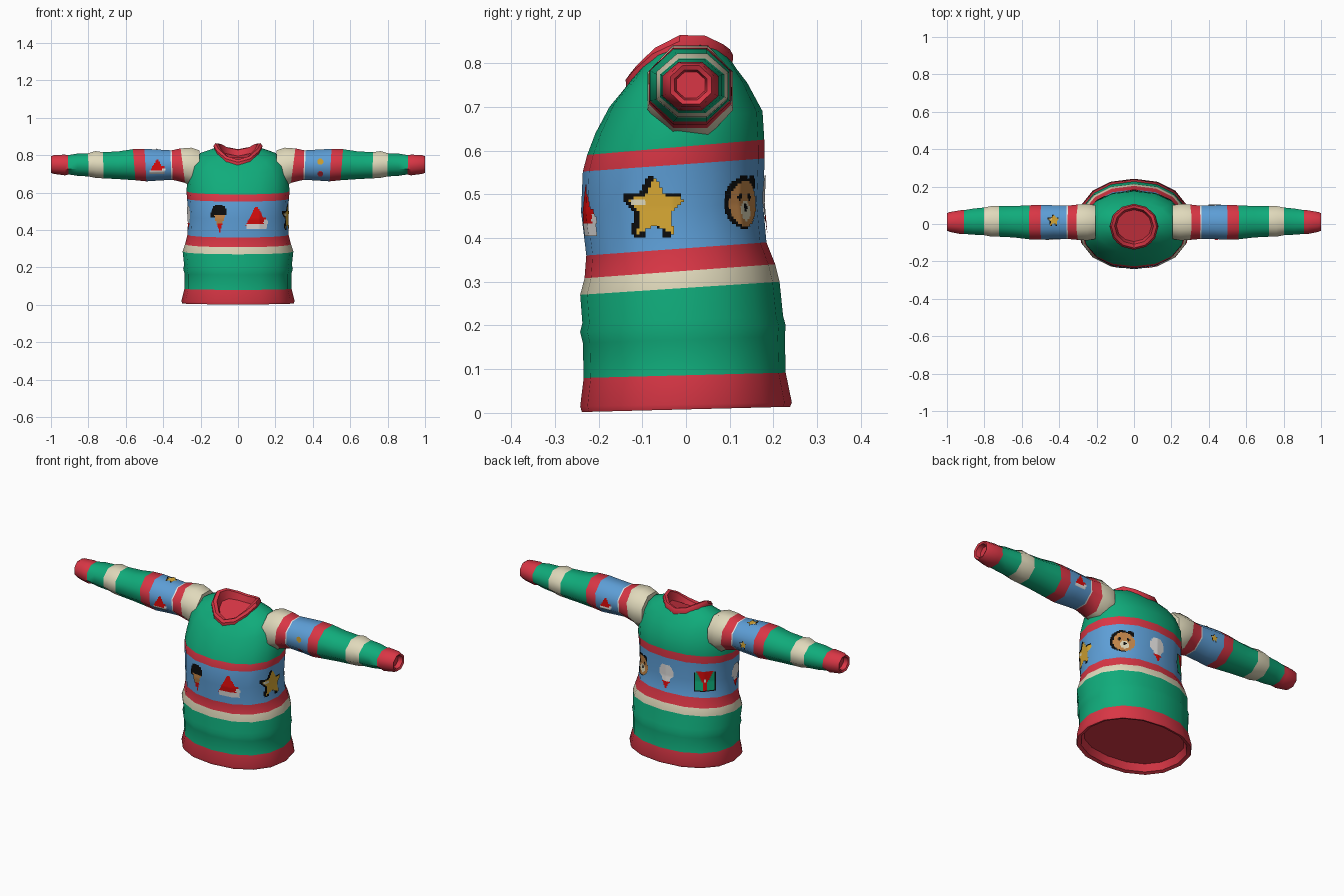
import bpy, bmesh, math
from mathutils import Vector
from mathutils.bvhtree import BVHTree

if "Cube" in bpy.data.objects:
    bpy.data.objects.remove(bpy.data.objects["Cube"])


def lin(c):
    c /= 255
    return c / 12.92 if c <= 0.04045 else ((c + 0.055) / 1.055) ** 2.4


COLOURS = {"green": (16, 172, 123), "red": (217, 54, 69), "cream": (224, 217, 187),
           "blue": (93, 158, 214), "scarlet": (222, 12, 12), "white": (228, 226, 224),
           "black": (12, 12, 12), "gold": (216, 168, 52), "brown": (192, 132, 72)}
MATS = {}
for key, rgb in COLOURS.items():
    MATS[key] = bpy.data.materials.new(key)
    MATS[key].diffuse_color = (*[lin(c) for c in rgb], 1)
NAMES = list(COLOURS)


def finish(name, bm, angle=45):
    """Turn a bmesh into a smooth shaded object with only the colours it uses."""
    used = sorted({f.material_index for f in bm.faces})
    me = bpy.data.meshes.new(name)
    for f in bm.faces:
        f.material_index = used.index(f.material_index)
    bm.to_mesh(me)
    for i in used:
        me.materials.append(MATS[NAMES[i]])
    ob = bpy.data.objects.new(name, me)
    bpy.context.collection.objects.link(ob)
    bpy.ops.object.select_all(action='DESELECT')
    ob.select_set(True)
    bpy.context.view_layer.objects.active = ob
    bpy.ops.object.shade_smooth_by_angle(angle=math.radians(angle))
    tree = BVHTree.FromBMesh(bm)
    bm.free()
    return tree


def loft(name, rings, colours, cap_start=True, cap_end=True, angle=45):
    """Skin a row of point rings; colours[i] paints the band after ring i."""
    bm = bmesh.new()
    vs = [[bm.verts.new(p) for p in r] for r in rings]
    n = len(rings[0])
    for i in range(len(vs) - 1):
        for j in range(n):
            k = (j + 1) % n
            f = bm.faces.new((vs[i][j], vs[i][k], vs[i + 1][k], vs[i + 1][j]))
            f.material_index = NAMES.index(colours[i])
    if cap_start:
        bm.faces.new(vs[0][::-1]).material_index = NAMES.index(colours[0])
    if cap_end:
        bm.faces.new(vs[-1]).material_index = NAMES.index(colours[-1])
    bmesh.ops.recalc_face_normals(bm, faces=bm.faces)
    return finish(name, bm, angle)


def body_ring(zf, zb, hx, yf, yb, lift=0.0, n=16, power=0.9):
    """Horizontal ring, tilted from front height zf to back height zb."""
    pts = []
    for j in range(n):
        a = math.tau * j / n
        c, s = math.cos(a), math.sin(a)
        cx = math.copysign(abs(c) ** power, c)
        sy = math.copysign(abs(s) ** power, s)
        t = (sy + 1) / 2
        pts.append((hx * cx, yf + (yb - yf) * t, zf + (zb - zf) * t + lift * c * c))
    return pts


# Torso with hem, stripes and shoulders
TORSO = [
    ("red", .045, .055, .265, -.205, .205),
    ("red", .008, .020, .280, -.220, .220),
    ("red", .002, .014, .298, -.238, .238),
    ("red", .015, .024, .303, -.242, .242),
    ("green", .080, .092, .286, -.234, .228),
    ("green", .160, .175, .286, -.236, .226),
    ("green", .185, .200, .293, -.242, .228),
    ("green", .205, .222, .288, -.237, .222),
    ("cream", .270, .300, .296, -.242, .214),
    ("red", .308, .340, .283, -.232, .204),
    ("blue", .360, .390, .270, -.228, .184),
    ("blue", .460, .480, .267, -.240, .176),
    ("red", .552, .582, .272, -.236, .180),
    ("green", .590, .625, .276, -.226, .179),
    ("green", .640, .690, .270, -.207, .175),
    ("green", .700, .755, .250, -.175, .140, .03),
    ("green", .730, .785, .200, -.150, .117, .055),
    ("green", .755, .810, .125, -.130, .100, .055),
]
torso = loft("torso", [body_ring(*r[1:]) for r in TORSO], [r[0] for r in TORSO], cap_end=False)

# Collar band folding into the neck
COLLAR = [(.742, .795, .128, -.137, .106, .05), (.762, .818, .130, -.138, .108, .06),
          (.776, .832, .121, -.128, .100, .06), (.772, .828, .104, -.108, .086, .06),
          (.745, .795, .094, -.094, .076, .04)]
loft("collar", [body_ring(*r, n=12, power=1) for r in COLLAR], ["red"] * 5,
     cap_start=False, angle=35)

# Sleeves: colour, x, slant, front y, back y, bottom z, top z
SLEEVE = [
    ("cream", .205, 0, -.080, .100, .640, .825),
    ("cream", .250, 0, -.088, .108, .632, .840),
    ("red", .295, .13, -.085, .104, .652, .836),
    ("white", .352, .03, -.080, .098, .668, .826),
    ("blue", .359, .03, -.080, .098, .668, .826),
    ("blue", .430, 0, -.080, .100, .664, .830),
    ("red", .495, .06, -.084, .102, .660, .834),
    ("green", .555, .08, -.082, .100, .666, .832),
    ("green", .640, 0, -.072, .096, .672, .820),
    ("cream", .720, .03, -.068, .095, .676, .816),
    ("cream", .760, .03, -.068, .096, .678, .822),
    ("green", .800, .03, -.060, .088, .686, .810),
    ("green", .860, 0, -.057, .082, .690, .808),
    ("red", .908, .03, -.053, .074, .697, .800),
    ("red", .925, 0, -.054, .074, .692, .803),
    ("red", .985, 0, -.042, .064, .700, .800),
    ("red", 1.00, 0, -.036, .058, .706, .794),
    ("red", .995, 0, -.026, .048, .716, .784),
    ("red", .970, 0, -.022, .044, .720, .780),
]


def sleeve_ring(side, x, slant, yf, yb, z0, z1, n=8):
    pts = []
    for j in range(n):
        a = math.tau * (j + .5) / n
        y = (yf + yb) / 2 + (yb - yf) / 2 * math.cos(a) / math.cos(math.pi / n)
        dz = (z1 - z0) / 2 * math.sin(a) / math.cos(math.pi / n)
        pts.append((side * (x + slant * dz), y, (z0 + z1) / 2 + dz))
    return pts


sleeves = {}
for side, label in ((-1, "left"), (1, "right")):
    sleeves[side] = loft(label + "_sleeve", [sleeve_ring(side, *r[1:]) for r in SLEEVE],
                         [r[0] for r in SLEEVE], angle=50)


# Knitted motifs: layered shape tests on a square from -1 to 1, later layers win
def disc(cx, cy, r):
    return lambda u, v: math.hypot(u - cx, v - cy) < r


def box(x0, x1, y0, y1):
    return lambda u, v: x0 < u < x1 and y0 < v < y1


def wedge(cx, base, tip, half):
    """Triangle from a flat base at height base to a point at height tip."""
    def test(u, v):
        t = (v - tip) / (base - tip)
        return 0 < t < 1 and abs(u - cx) < half * t
    return test


def star(cx, cy, r):
    def test(u, v):
        u, v = u - cx, v - cy
        a = abs((math.atan2(u, v) + math.pi / 5) % (math.tau / 5) - math.pi / 5)
        d, q = math.hypot(u, v), r * .52
        px, py = d * math.cos(a), d * math.sin(a)
        ix, iy = q * math.cos(math.pi / 5), q * math.sin(math.pi / 5)
        return (px - r) * iy - py * (ix - r) < 0
    return test


HAT = [("scarlet", wedge(-.05, -.6, 1.2, .95)), ("scarlet", box(-.5, .85, -.5, .1)),
       ("white", box(-.95, .9, -.9, -.45)), ("white", disc(.8, -.3, .22))]
STAR = [("black", star(-.1, .05, 1.08)), ("black", box(-.6, -.3, -.95, -.6)),
        ("black", box(.3, .55, -.95, -.6)), ("gold", star(.05, -.02, .98)),
        ("cream", box(-.75, -.3, .1, .28))]
BEAR = [("black", disc(-.1, .05, .95)), ("black", disc(.55, .75, .3)), ("brown", disc(.05, 0, .85)),
        ("cream", disc(.1, -.25, .35)), ("black", disc(.1, -.15, .14)),
        ("black", disc(-.3, .25, .12)), ("black", disc(.4, .25, .12))]
CONE = [("black", disc(0, .5, .55)), ("black", box(-.6, .2, .1, .5)),
        ("brown", wedge(.05, .3, -1, .42)), ("scarlet", wedge(.05, -.35, -1, .2))]
ICE = [("white", disc(0, .3, .65)), ("white", wedge(0, .1, -.9, .6)),
       ("scarlet", wedge(0, -.45, -1.1, .35))]
GIFT = [("black", box(-.95, .95, -.9, .8)), ("green", box(-.85, .85, -.85, .8)),
        ("scarlet", wedge(0, .95, -.6, .75)), ("scarlet", box(-.18, .18, -.85, .2)),
        ("white", box(-.1, .1, -.1, .2))]


def motif(name, layers, tree, centre, out, up, size, cells=22):
    """Lay a pixel patch on a surface by casting rays against its outward direction."""
    out, up = Vector(out).normalized(), Vector(up)
    right = up.cross(out)
    bm, cache = bmesh.new(), {}

    def corner(i, j):
        if (i, j) not in cache:
            p = Vector(centre) + (right * (2 * i / cells - 1) + up * (2 * j / cells - 1)) * size
            hit = tree.ray_cast(p + out * .3, -out)[0]
            cache[i, j] = bm.verts.new(hit + out * .004) if hit else None
        return cache[i, j]

    for i in range(cells):
        for j in range(cells):
            u, v = (2 * i + 1) / cells - 1, (2 * j + 1) / cells - 1
            paint = [c for c, test in layers if test(u, v)]
            if not paint:
                continue
            quad = [corner(i, j), corner(i + 1, j), corner(i + 1, j + 1), corner(i, j + 1)]
            if all(quad):
                bm.faces.new(quad).material_index = NAMES.index(paint[-1])
    finish(name, bm)


# Row of motifs around the chest band, by angle from the front
for name, layers, deg, size in (("cone_motif", CONE, -22, .074), ("hat_motif", HAT, 22, .062),
                                ("star_motif", STAR, 78, .074), ("bear_motif", BEAR, 139, .064),
                                ("ice_cream_motif", ICE, 180, .068), ("gift_motif", GIFT, 227, .062),
                                ("side_ice_cream_motif", ICE, 280, .066)):
    a = math.radians(deg)
    s, c = math.sin(a), math.cos(a)
    y = -.03 - .21 * c
    motif(name, layers, torso, (.27 * s, y, .472 + .05 * y), (s / .27, -c / .21, 0), (0, 0, 1), size)

# Small motifs on the sleeve bands
for name, layers, side, centre, out, up, size in (
        ("sleeve_hat_front", HAT, -1, (-.43, 0, .735), (0, -1, 0), (0, 0, 1), .042),
        ("sleeve_star_top", STAR, -1, (-.43, .02, .75), (0, 0, 1), (0, 1, 0), .032),
        ("sleeve_star_back", STAR, -1, (-.43, 0, .74), (0, 1, 0), (0, 0, 1), .022),
        ("sleeve_dot_upper", [("gold", disc(0, 0, 1))], 1, (.44, 0, .765), (0, -1, 0), (0, 0, 1), .016),
        ("sleeve_dot_lower", [("red", disc(0, 0, 1))], 1, (.44, 0, .70), (0, -1, 0), (0, 0, 1), .015),
        ("sleeve_hat_back", HAT, 1, (.43, 0, .74), (0, 1, 0), (0, 0, 1), .036)):
    motif(name, layers, sleeves[side], centre, out, up, size, 14)

for m in bpy.data.materials:
    if m.users and not m.is_grease_pencil:
        m.use_nodes = True
        m.node_tree.nodes["Principled BSDF"].inputs["Base Color"].default_value = m.diffuse_color
